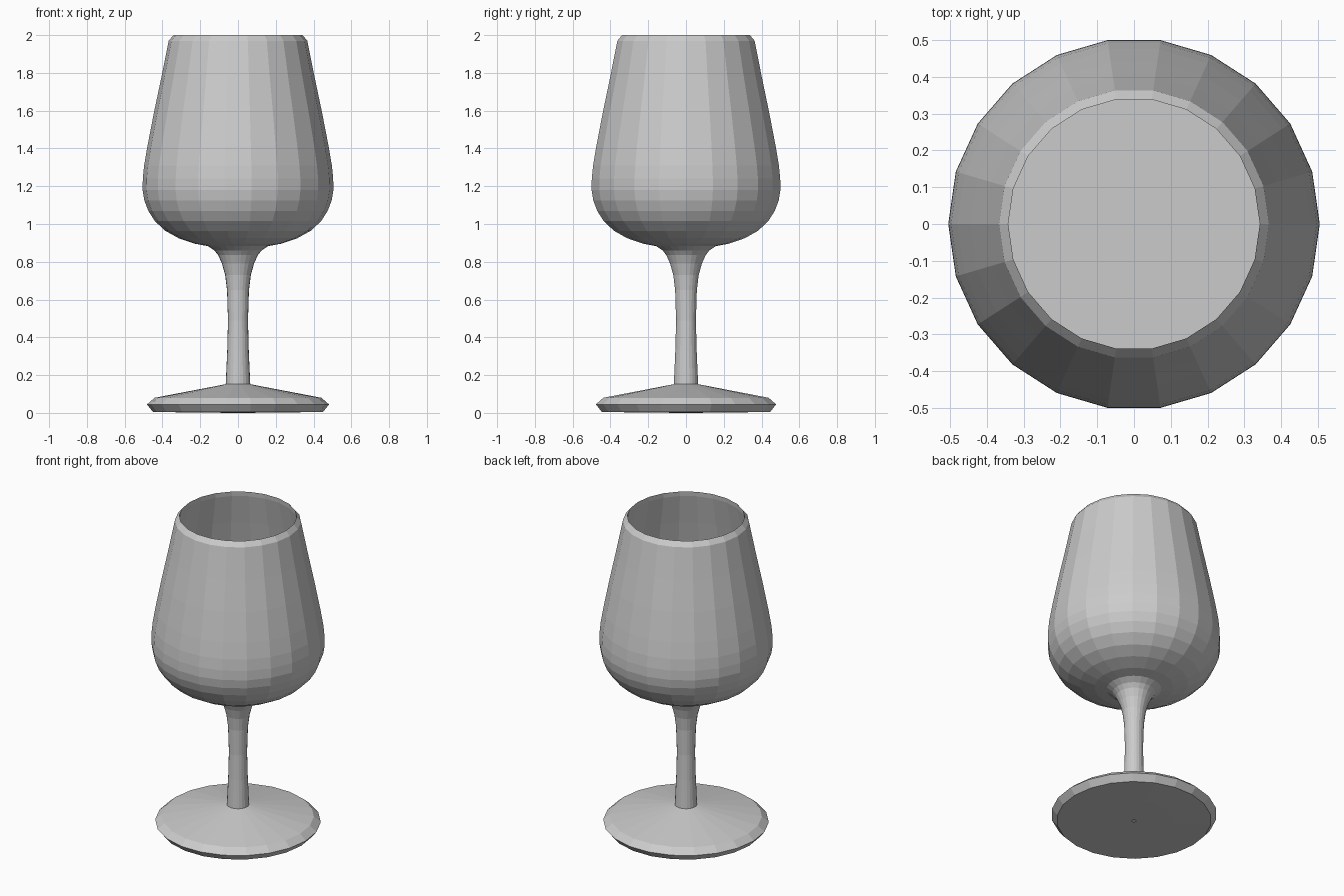
import bpy, bmesh, math

SIDES = 22

glass = bpy.data.materials.new("pale grey")
glass.diffuse_color = (0.6, 0.6, 0.6, 1)


def lathe(name, profile):
    """Revolve (radius, height) points; radius 0 becomes a single pole."""
    bm = bmesh.new()
    rings = []
    for r, z in profile:
        if r == 0:
            rings.append([bm.verts.new((0, 0, z))] * SIDES)
        else:
            rings.append([bm.verts.new((r * math.cos(2 * math.pi * i / SIDES),
                                        r * math.sin(2 * math.pi * i / SIDES), z))
                          for i in range(SIDES)])
    for a, b in zip(rings, rings[1:]):
        for i in range(SIDES):
            j = (i + 1) % SIDES
            bm.faces.new(list(dict.fromkeys((a[i], a[j], b[j], b[i]))))
    mesh = bpy.data.meshes.new(name)
    bm.to_mesh(mesh)
    bm.free()
    mesh.materials.append(glass)
    obj = bpy.data.objects.new(name, mesh)
    bpy.context.collection.objects.link(obj)
    return obj


# foot with a bevelled edge, stem flaring into the bowl, thin wall and flat inner floor
foot = [(0.012, 0), (0.23, 0.002), (0.45, 0.005), (0.482, 0.045), (0.442, 0.08), (0.065, 0.152)]
stem = [(0.057, 0.33), (0.053, 0.49), (0.058, 0.65), (0.068, 0.73), (0.085, 0.79),
        (0.105, 0.835), (0.125, 0.86), (0.16, 0.883)]
bowl = [(0.23, 0.896), (0.315, 0.925), (0.385, 0.964), (0.44, 1.015), (0.475, 1.07),
        (0.496, 1.125), (0.505, 1.18), (0.504, 1.24), (0.497, 1.31), (0.48, 1.41),
        (0.445, 1.59), (0.405, 1.78), (0.367, 1.97), (0.342, 2.0)]
inside = [(0.345, 1.97), (0.388, 1.78), (0.428, 1.59), (0.463, 1.41), (0.48, 1.31),
          (0.487, 1.24), (0.488, 1.18), (0.479, 1.125), (0.459, 1.08), (0.426, 1.03),
          (0.375, 0.98), (0.345, 0.955), (0, 0.955)]
lathe("wine_glass", foot + stem + bowl + inside)
